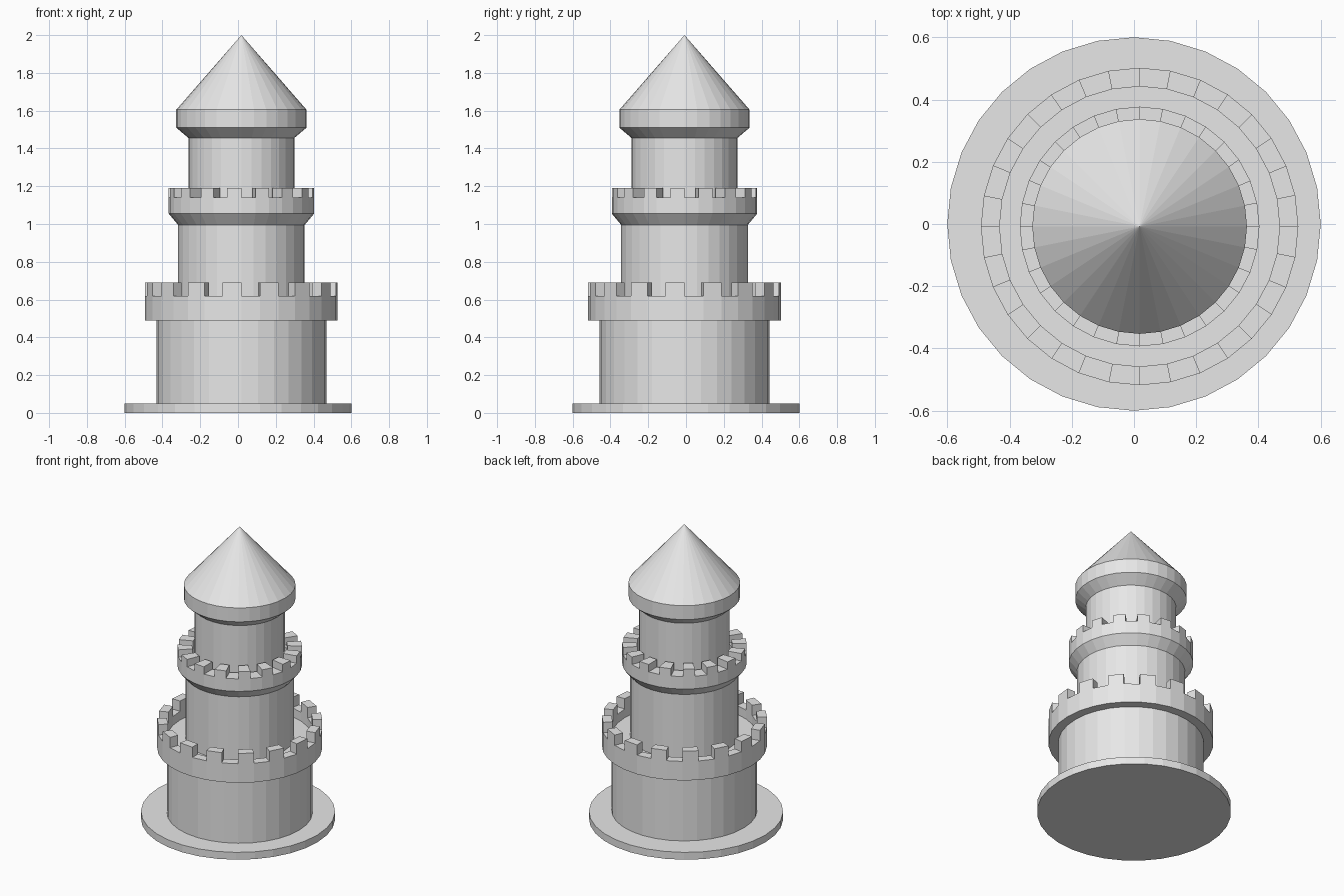
import bpy
import bmesh
from math import cos, sin, tau

SIDES = 32
AXIS = (0.018, -0.008)  # the tower stands slightly off the plinth centre

if "Cube" in bpy.data.objects:
    bpy.data.objects.remove(bpy.data.objects["Cube"])

stone = bpy.data.materials.new("grey_stone")
stone.use_nodes = True
stone.diffuse_color = (0.8, 0.8, 0.8, 1)
stone.node_tree.nodes["Principled BSDF"].inputs["Base Color"].default_value = (0.8, 0.8, 0.8, 1)


def lathe(name, profile, centre=AXIS, closed=False, merlons=None):
    """Revolve (radius, z) points; merlons = (profile segment, height, phase)."""
    bm = bmesh.new()
    rings = []
    for r, z in profile:
        if r == 0:
            rings.append([bm.verts.new((0, 0, z))] * SIDES)
        else:
            rings.append([bm.verts.new((r * cos(tau * i / SIDES), r * sin(tau * i / SIDES), z))
                          for i in range(SIDES)])
    pairs = list(zip(rings, rings[1:]))
    if closed:
        pairs.append((rings[-1], rings[0]))
    raised = []
    for s, (a, b) in enumerate(pairs):
        for i in range(SIDES):
            j = (i + 1) % SIDES
            corners = list(dict.fromkeys((a[i], a[j], b[j], b[i])))
            face = bm.faces.new(corners)
            if merlons and s == merlons[0] and i % 2 == merlons[2]:
                raised.append(face)
    # Raise every second face of the parapet top
    if raised:
        out = bmesh.ops.extrude_face_region(bm, geom=raised)
        tops = [v for v in out["geom"] if isinstance(v, bmesh.types.BMVert)]
        bmesh.ops.translate(bm, vec=(0, 0, merlons[1]), verts=tops)
        bmesh.ops.delete(bm, geom=[f for f in raised if f.is_valid], context="FACES")
    bmesh.ops.recalc_face_normals(bm, faces=bm.faces)
    mesh = bpy.data.meshes.new(name)
    bm.to_mesh(mesh)
    bm.free()
    mesh.materials.append(stone)
    obj = bpy.data.objects.new(name, mesh)
    obj.location = (*centre, 0)
    bpy.context.collection.objects.link(obj)
    return obj


def drum(name, r, low, high):
    return lathe(name, [(0, low), (r, low), (r, high), (0, high)])


# Plinth and the three stacked drums
lathe("plinth", [(0, 0), (0.6, 0), (0.6, 0.05), (0, 0.05)], centre=(0, 0))
drum("lower_drum", 0.45, 0.05, 0.56)
drum("middle_drum", 0.335, 0.56, 1.0)
drum("upper_drum", 0.28, 1.0, 1.46)

# Battlements
lathe("lower_battlement", [(0.45, 0.49), (0.51, 0.49), (0.51, 0.62), (0.45, 0.62)],
      closed=True, merlons=(2, 0.07, 1))
lathe("middle_battlement",
      [(0.28, 0.995), (0.335, 0.995), (0.385, 1.055), (0.385, 1.14), (0.295, 1.14)],
      closed=True, merlons=(3, 0.05, 1))

# Flared eave and conical roof
lathe("roof", [(0, 1.455), (0.28, 1.455), (0.345, 1.51), (0.345, 1.605), (0, 2.0)])
